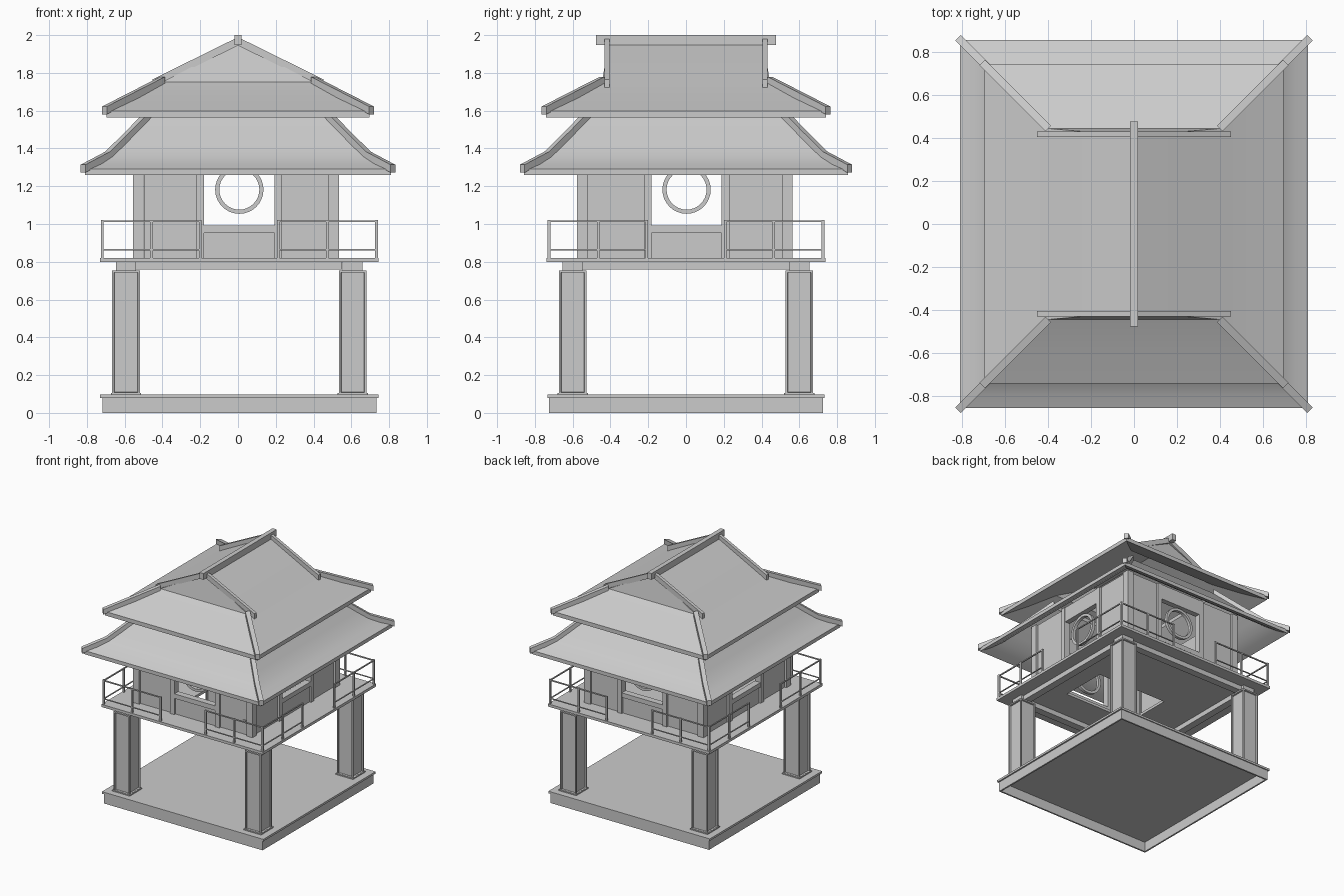
import bpy, bmesh, math
from mathutils import Vector

cube = bpy.data.objects.get("Cube")
if cube:
    bpy.data.objects.remove(cube, do_unlink=True)

grey = bpy.data.materials.new("plain grey")
grey.use_nodes = True
COLOR = (0.6, 0.6, 0.6, 1)
grey.diffuse_color = COLOR
for node in grey.node_tree.nodes:
    if node.type == 'BSDF_PRINCIPLED':
        node.inputs["Base Color"].default_value = COLOR


def finish(name, bm, smooth=False):
    bmesh.ops.recalc_face_normals(bm, faces=bm.faces[:])
    mesh = bpy.data.meshes.new(name)
    bm.to_mesh(mesh)
    bm.free()
    mesh.materials.append(grey)
    if smooth:
        mesh.shade_smooth()
        mesh.set_sharp_from_angle(angle=math.radians(30))
    obj = bpy.data.objects.new(name, mesh)
    bpy.context.collection.objects.link(obj)
    return obj


def add_box(bm, lo, hi):
    lo, hi = Vector(lo), Vector(hi)
    verts = bmesh.ops.create_cube(bm, size=1)["verts"]
    for v in verts:
        v.co = (lo + hi) / 2 + v.co * (hi - lo)
    bm.normal_update()


def box(name, lo, hi):
    bm = bmesh.new()
    add_box(bm, lo, hi)
    return finish(name, bm)


def beam(name, points, width, height):
    """Rectangular bar with upright sides following a path of its underside."""
    bm = bmesh.new()
    pts = [Vector(p) for p in points]
    run = pts[-1] - pts[0]
    side = Vector((-run.y, run.x, 0)).normalized() * width / 2
    up = Vector((0, 0, height))
    rings = [[bm.verts.new(q) for q in (p - side, p + side, p + side + up, p - side + up)]
             for p in pts]
    for a, b in zip(rings, rings[1:]):
        for i in range(4):
            j = (i + 1) % 4
            bm.faces.new((a[i], a[j], b[j], b[i]))
    bm.faces.new(rings[0])
    bm.faces.new(rings[-1])
    return finish(name, bm)


def rect_ring(bm, x, y, z):
    return [bm.verts.new((sx * x, sy * y, z))
            for sx, sy in ((-1, -1), (1, -1), (1, 1), (-1, 1))]


def thicken_down(bm, depth):
    new = bmesh.ops.extrude_face_region(bm, geom=bm.faces[:], use_keep_orig=True)["geom"]
    for v in new:
        if isinstance(v, bmesh.types.BMVert):
            v.co.z -= depth


def hip_skirt(bm, profile, dy):
    rings = [rect_ring(bm, x, x + dy, z) for x, z in profile]
    for a, b in zip(rings, rings[1:]):
        for i in range(4):
            j = (i + 1) % 4
            bm.faces.new((a[i], a[j], b[j], b[i]))
    return rings


CORNERS = [(sx, sy) for sx in (-1, 1) for sy in (-1, 1)]
CX = .007  # centre of the substructure


# Parts repeated on each side: u runs along the side, d points outward
def side_point(k, u, d, z):
    return ((u, -d, z), (d, u, z), (-u, d, z), (-d, -u, z))[k]


def side_box(name, k, u, d, z, shift=(CX, 0)):
    a, b = side_point(k, u[0], d[0], z[0]), side_point(k, u[1], d[1], z[1])
    off = Vector((*shift, 0))
    lo = Vector([min(p, q) for p, q in zip(a, b)]) + off
    hi = Vector([max(p, q) for p, q in zip(a, b)]) + off
    return box(name, lo, hi)


# Ground slab: a thin top over a hollow skirt
box("base_top", (CX - .737, -.733, .08), (CX + .737, .733, .097))
for k in range(4):
    side_box("base_skirt", k, (-.725, .725), (.712, .725), (0, .081))

# Pillars with recessed panels on their four faces
for sx, sy in CORNERS:
    x, y = sx * .6 + CX, sy * .6
    bm = bmesh.new()
    add_box(bm, (x - .073, y - .073, .097), (x + .073, y + .073, .755))
    upright = [f for f in bm.faces if abs(f.normal.z) < .5]
    bmesh.ops.inset_individual(bm, faces=upright, thickness=.015, depth=0)
    bmesh.ops.inset_individual(bm, faces=upright, thickness=.003, depth=-.012)
    finish("pillar", bm)
    box("pillar_foot", (x - .08, y - .08, .095), (x + .08, y + .08, .106))
    box("pillar_capital", (x - .053, y - .053, .755), (x + .053, y + .053, .8))

# Beams under the platform
for s in (-1, 1):
    box("floor_beam_x", (-.55, s * .6 - .03, .758), (.55, s * .6 + .03, .8))
    box("floor_beam_y", (s * .6 - .03 + CX, -.55, .758), (s * .6 + .03 + CX, .55, .8))

# Platform made of four strips around a hatch
HX0, HX1, HY0, HY1 = -.24, .4, -.32, .07
P = .738
X0, X1 = CX - P, CX + P
for lo, hi in (((X0, -P), (X1, HY0)), ((X0, HY1), (X1, P)),
               ((X0, HY0), (HX0, HY1)), ((HX1, HY0), (X1, HY1))):
    box("platform", (*lo, .798), (*hi, .82))

WALL_TOP = 1.45
for k in range(4):
    half, d, shift = ((.545, .57, (CX, -.006)), (.57, .545, (-.01, .003)))[k % 2]
    for s in (-1, 1):
        side_box("wall_panel", k, (s * .2, s * (half - .04)), (d - .045, d - .018),
                 (.82, WALL_TOP), shift)
        side_box("window_post", k, (s * .186, s * .226), (d - .055, d), (.82, WALL_TOP), shift)
    side_box("window_sill", k, (-.187, .187), (d - .055, d - .002), (.953, .991), shift)
    side_box("lower_panel", k, (-.187, .187), (d - .04, d - .015), (.82, .956), shift)
    side_box("window_header", k, (-.187, .187), (d - .05, d - .005), (1.325, WALL_TOP), shift)

    # Round window ring
    bm = bmesh.new()
    seg = 32
    loops = []
    for r, depth in ((.128, d - .04), (.128, d - .015), (.106, d - .015), (.106, d - .04)):
        loops.append([bm.verts.new(Vector(side_point(
            k, r * math.cos(t * math.tau / seg), depth,
            1.182 + r * math.sin(t * math.tau / seg))) + Vector((*shift, 0)))
            for t in range(seg)])
    for i in range(4):
        a, b = loops[i], loops[(i + 1) % 4]
        for t in range(seg):
            n = (t + 1) % seg
            bm.faces.new((a[t], a[n], b[n], b[t]))
    finish("window_ring", bm, smooth=True)

    # Railings with a gap in the middle
    for s in (-1, 1):
        for u in (.207, .465):
            side_box("rail_post", k, (s * u - .007, s * u + .007), (.719, .732), (.82, 1.02))
        for z, t in ((1.01, .009), (.861, .006)):
            side_box("rail_bar", k, (s * .2, s * .73), (.721, .73), (z, z + t))
    side_box("rail_corner_post", k, (.718, .733), (.718, .733), (.82, 1.022))

side_box("door_handle", 0, (.432, .457), (.55, .565), (.93, .94))

for sx, sy in CORNERS:
    x, y = sx * .517 - .01, sy * .542 - .006
    box("corner_post", (x - .028, y - .028, .82), (x + .028, y + .028, WALL_TOP))

# Lower roof: flared hip skirt
LOWER = [(.81, 1.29), (.75, 1.317), (.69, 1.356), (.63, 1.414), (.57, 1.475), (.5, 1.547), (.41, 1.64)]
bm = bmesh.new()
hip_skirt(bm, LOWER, .047)
thicken_down(bm, .03)
finish("lower_roof", bm, smooth=True)

# Upper roof: hip skirt, two main slopes and leaning gables
UPPER = [(.697, 1.598), (.55, 1.668), (.4, 1.752)]
bm = bmesh.new()
top = hip_skirt(bm, UPPER, .045)[-1]
ridge = [bm.verts.new((0, s * .41, 1.957)) for s in (-1, 1)]
bm.faces.new((top[0], ridge[0], ridge[1], top[3]))
bm.faces.new((top[1], top[2], ridge[1], ridge[0]))
bm.faces.new((top[0], top[1], ridge[0]))
bm.faces.new((top[2], top[3], ridge[1]))
thicken_down(bm, .033)
finish("upper_roof", bm, smooth=True)

# Hip rafters on both roofs
for sx, sy in CORNERS:
    for name, profile, dy in (("lower_hip_rafter", LOWER, .047), ("upper_hip_rafter", UPPER, .045)):
        path = [(sx * x, sy * (x + dy), z - .015) for x, z in profile[::2]]
        tip = path[0]
        path[0] = (tip[0] + sx * .01, tip[1] + sy * .01, tip[2] - .003)
        beam(name, path, .036, .042)

# Barge boards and ridge
for s in (-1, 1):
    beam("barge_board", [(-.452, s * .418, 1.722), (0, s * .418, 1.945), (.452, s * .418, 1.722)],
         .027, .044)
box("ridge_beam", (-.019, -.477, 1.948), (.019, .477, 2))
